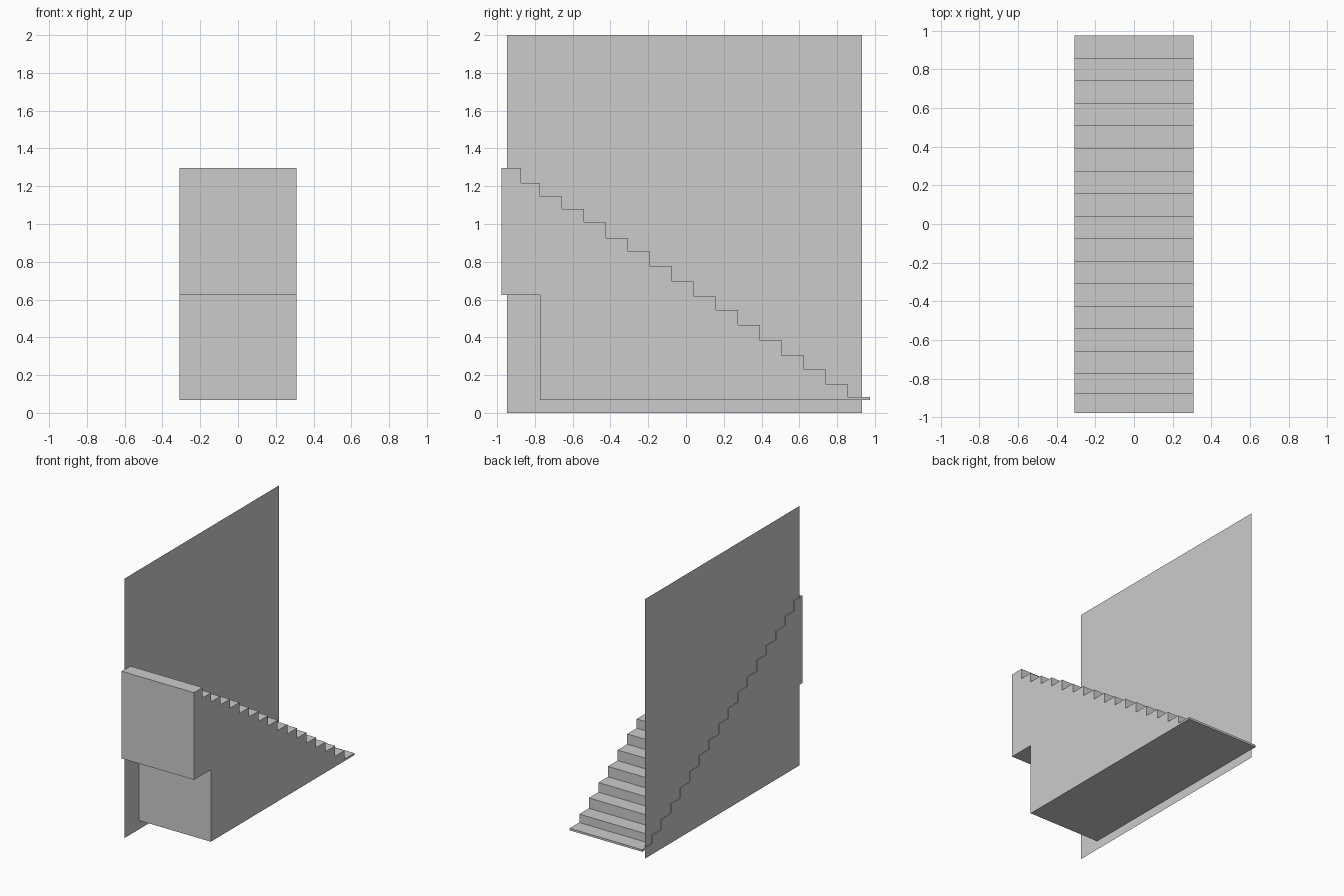
import bpy

if "Cube" in bpy.data.objects:
    bpy.data.objects.remove(bpy.data.objects["Cube"])

HALF_W = 0.309
WALL_X = -0.305


def make_object(name, verts, faces):
    mesh = bpy.data.meshes.new(name)
    mesh.from_pydata(verts, [], faces)
    mesh.update()
    obj = bpy.data.objects.new(name, mesh)
    bpy.context.collection.objects.link(obj)
    return obj


def extrude_profile(name, profile, x0, x1):
    # profile is a counter-clockwise (y, z) loop seen from +x
    n = len(profile)
    verts = [(x, y, z) for x in (x0, x1) for y, z in profile]
    faces = [tuple(reversed(range(n))), tuple(range(n, 2 * n))]
    faces += [(i, (i + 1) % n, n + (i + 1) % n, n + i) for i in range(n)]
    return make_object(name, verts, faces)


# Tread heights from the lowest step at the back to the top landing
heights = [0.085, 0.15, 0.23, 0.304, 0.384, 0.466, 0.545, 0.616, 0.696,
           0.775, 0.854, 0.926, 1.01, 1.08, 1.146, 1.217, 1.297]
# Step edges: even treads, with slightly shorter ones at the top
edges = [0.975 - 0.1166 * i for i in range(15)] + [-0.772, -0.873, -0.978]

# Solid staircase: underside, stepped top, overhanging landing front
profile = [(-0.772, 0.069), (edges[0], 0.069)]
for i, z in enumerate(heights):
    profile += [(edges[i], z), (edges[i + 1], z)]
profile += [(-0.978, 0.625), (-0.772, 0.625)]
extrude_profile("staircase", profile, -HALF_W, HALF_W)

# Thin wall sheet along the left side of the stairs
make_object("side_wall",
            [(WALL_X, -0.947, 0), (WALL_X, 0.932, 0),
             (WALL_X, 0.932, 2), (WALL_X, -0.947, 2)],
            [(0, 1, 2, 3)])
